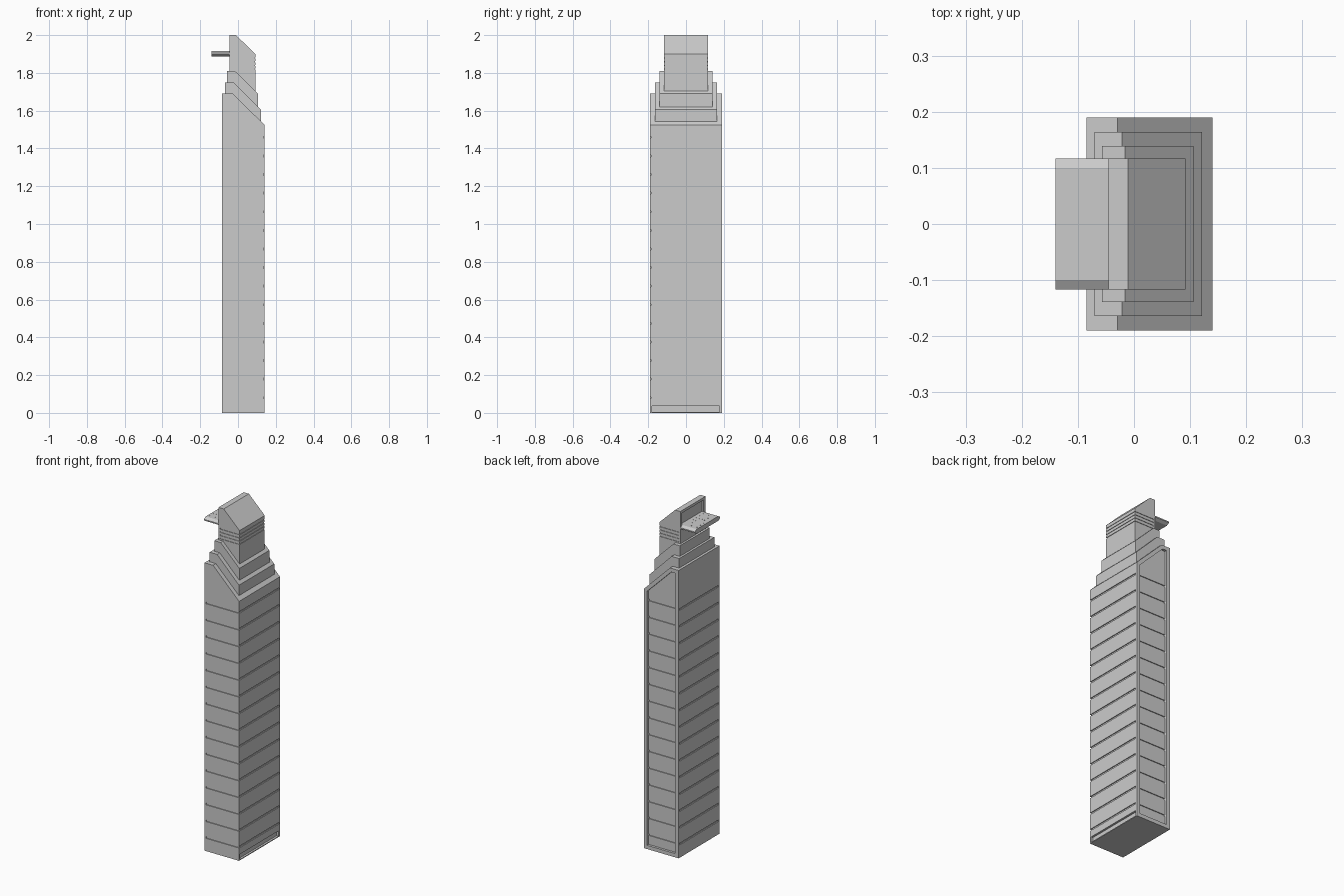
import bpy, bmesh
from mathutils import Vector

if "Cube" in bpy.data.objects:
    bpy.data.objects.remove(bpy.data.objects["Cube"])


def prism(name, pts, axis, a, b, copies=((0, 0, 0),)):
    """Extrude a 2D outline along an axis from a to b, repeated at each offset."""
    bm = bmesh.new()
    put = {'x': lambda u, v, w: (w, u, v),
           'y': lambda u, v, w: (u, w, v),
           'z': lambda u, v, w: (u, v, w)}[axis]
    for off in copies:
        o = Vector(off)
        lo = [bm.verts.new(Vector(put(u, v, a)) + o) for u, v in pts]
        hi = [bm.verts.new(Vector(put(u, v, b)) + o) for u, v in pts]
        bm.faces.new(lo)
        bm.faces.new(hi)
        for i in range(len(pts)):
            j = (i + 1) % len(pts)
            bm.faces.new((lo[i], lo[j], hi[j], hi[i]))
    bmesh.ops.recalc_face_normals(bm, faces=bm.faces)
    me = bpy.data.meshes.new(name)
    bm.to_mesh(me)
    bm.free()
    ob = bpy.data.objects.new(name, me)
    bpy.context.collection.objects.link(ob)
    return ob


def rect(u0, u1, v0, v1):
    return [(u0, v0), (u1, v0), (u1, v1), (u0, v1)]


def cut(target, cutter):
    """Subtract the cutter, then discard it."""
    cutter.hide_render = True
    mod = target.modifiers.new("cut", 'BOOLEAN')
    mod.operation = 'DIFFERENCE'
    mod.solver = 'EXACT'
    mod.object = cutter
    bpy.context.view_layer.objects.active = target
    bpy.ops.object.modifier_apply(modifier=mod.name)
    bpy.data.objects.remove(cutter)


def tier(name, x0, xs, x1, z0, z_low, z_top, hy):
    """Block with a flat top at the left and a slope down to the right."""
    outline = [(x0, z0), (x1, z0), (x1, z_low), (xs, z_top), (x0, z_top)]
    return prism(name, outline, 'y', -hy, hy)


# Main shaft and stepped crown
shaft = tier("tower_shaft", -0.085, -0.029, 0.14, 0, 1.525, 1.692, 0.19)
tier("lower_setback", -0.07, -0.021, 0.121, 1.50, 1.605, 1.748, 0.164)
tier("middle_setback", -0.057, -0.016, 0.106, 1.56, 1.69, 1.81, 0.139)
crown = tier("crown", -0.045, -0.011, 0.092, 1.62, 1.90, 2.0, 0.117)

# Recessed back panel that follows the sloped roof
panel = [(-0.063, 0.022), (0.12, 0.022), (0.12, 1.515), (-0.037, 1.67), (-0.063, 1.67)]
cut(shaft, prism("back_panel_cutter", panel, 'y', 0.176, 0.25))

# Floor grooves: front and right wrap round the corner, back and left stay inside the edges
d = 0.005
levels = [(0, 0, 0.075 + 0.0985 * i) for i in range(15)]
wrap = [(-0.075, -0.25), (0.2, -0.25), (0.2, 0.18), (0.14 - d, 0.18),
        (0.14 - d, -0.19 + d), (-0.075, -0.19 + d)]
for outline in (wrap,
                rect(-0.062, 0.119, 0.176 - d, 0.182),
                rect(-0.12, -0.085 + d, -0.18, 0.18)):
    cut(shaft, prism("groove_cutter", outline, 'z', 0, 0.01, levels))

# Entrance recess at the foot of the right side
cut(shaft, prism("entrance_cutter", rect(-0.18, 0.177, 0.005, 0.036), 'x', 0.128, 0.2))

# Crown louvres on three sides
louvre = [(-0.035, -0.2), (0.2, -0.2), (0.2, 0.2), (-0.035, 0.2),
          (-0.035, 0.114), (0.089, 0.114), (0.089, -0.114), (-0.035, -0.114)]
cut(crown, prism("louvre_cutter", louvre, 'z', 0, 0.006,
                 [(0, 0, 1.818 + 0.019 * i) for i in range(4)]))

# Framed opening above the terrace
cut(crown, prism("opening_cutter", rect(-0.10, 0.10, 1.915, 1.985), 'x', -0.1, -0.033))

# Projecting terrace with bevelled sides, and small deck lights
deck = [(-0.10, 1.888), (0.10, 1.888), (0.117, 1.898), (0.117, 1.905),
        (0.10, 1.915), (-0.10, 1.915), (-0.117, 1.905), (-0.117, 1.898)]
prism("terrace", deck, 'x', -0.14, -0.042)
prism("deck_lights", rect(-0.0015, 0.0015, -0.0015, 0.0015), 'z', 1.914, 1.9165,
      [(-0.128 + 0.018 * i, -0.08 + 0.032 * j, 0) for i in range(5) for j in range(6)])
